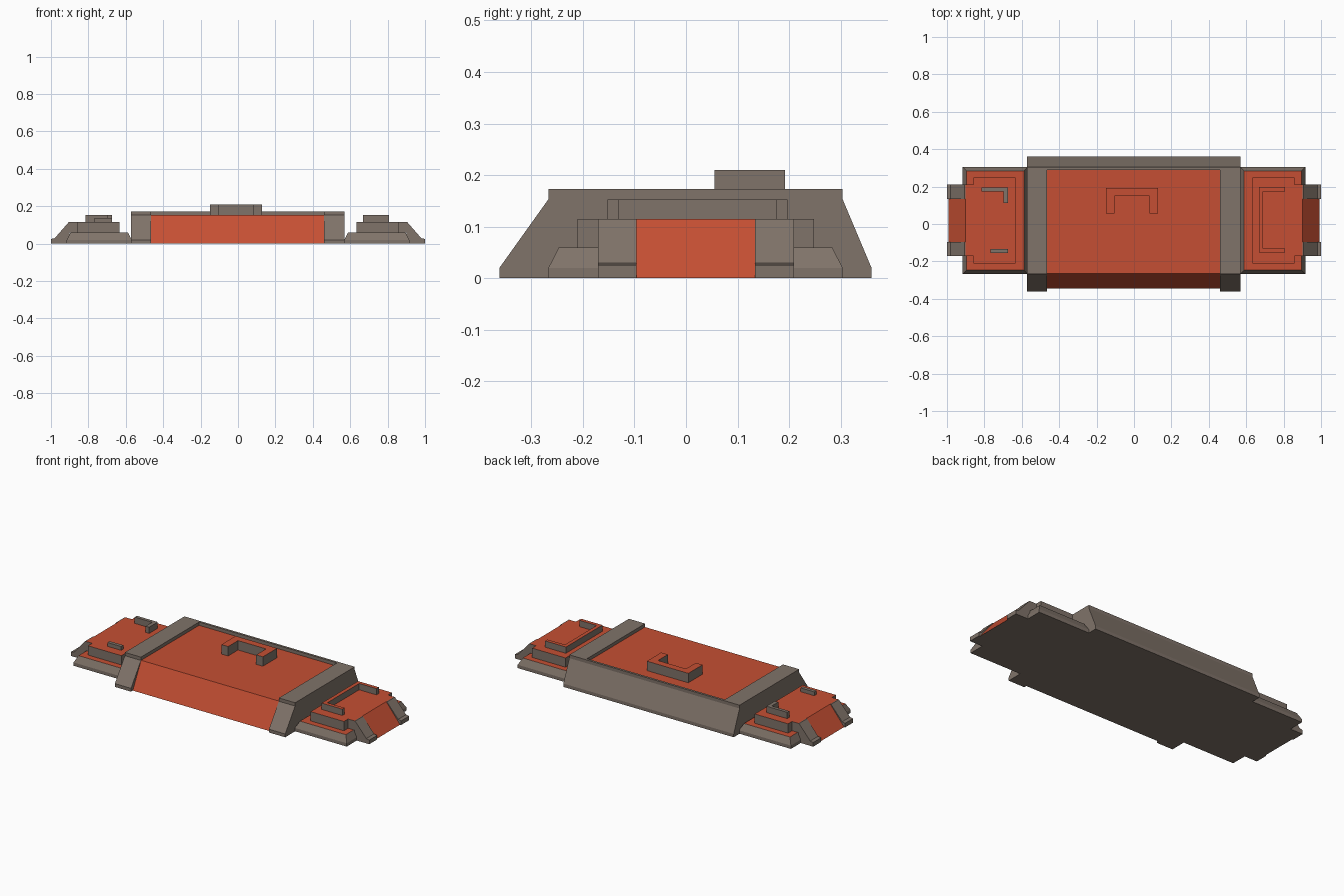
import bpy, bmesh
from mathutils import Vector

if "Cube" in bpy.data.objects:
    bpy.data.objects.remove(bpy.data.objects["Cube"])


def material(name, rgb):
    m = bpy.data.materials.new(name)
    m.diffuse_color = (*rgb, 1)
    m.use_nodes = True
    m.node_tree.nodes["Principled BSDF"].inputs["Base Color"].default_value = m.diffuse_color
    return m


GREY = material("stone grey", (0.215, 0.172, 0.142))
RED = material("brick red", (0.56, 0.078, 0.033))


def finish(name, bm, red_rule):
    bmesh.ops.recalc_face_normals(bm, faces=bm.faces)
    bm.normal_update()
    for f in bm.faces:
        f.material_index = 1 if red_rule and red_rule(f.normal) else 0
    mesh = bpy.data.meshes.new(name)
    bm.to_mesh(mesh)
    bm.free()
    mesh.materials.append(GREY)
    mesh.materials.append(RED)
    ob = bpy.data.objects.new(name, mesh)
    bpy.context.collection.objects.link(ob)
    return ob


def prism(name, outline, axis, a, b, red_rule=None):
    """Extrude a 2D outline along an axis from a to b."""
    place = {"x": lambda p, t: (t, p[0], p[1]),
             "y": lambda p, t: (p[0], t, p[1]),
             "z": lambda p, t: (p[0], p[1], t)}[axis]
    step = Vector(place((0, 0), b - a))
    bm = bmesh.new()
    face = bm.faces.new([bm.verts.new(place(p, a)) for p in outline])
    res = bmesh.ops.extrude_face_region(bm, geom=[face], use_keep_orig=True)
    new = [g for g in res["geom"] if isinstance(g, bmesh.types.BMVert)]
    bmesh.ops.translate(bm, verts=new, vec=step)
    return finish(name, bm, red_rule)


def rect(x0, x1, y0, y1):
    return [(x0, y0), (x1, y0), (x1, y1), (x0, y1)]


def top(n):
    return n.z > 0.95


# Central body: red top and sloped red front
prism("central_body", [(-0.345, 0), (-0.265, 0.153), (0.29, 0.153), (0.29, 0)],
      "x", -0.464, 0.461, lambda n: n.z > 0.95 or n.y < -0.5)

# Side rails and sloped rear wall
rail = [(-0.362, 0), (-0.362, 0.02), (-0.267, 0.153), (-0.267, 0.173),
        (0.304, 0.173), (0.304, 0.153), (0.36, 0.02), (0.36, 0)]
prism("left_rail", rail, "x", -0.572, -0.464)
prism("right_rail", rail, "x", 0.461, 0.57)
prism("rear_wall", [(0.29, 0), (0.29, 0.173)] + rail[4:], "x", -0.464, 0.461)

# Raised bracket on the central roof
prism("roof_bracket", [(-0.15, 0.055), (-0.105, 0.055), (-0.105, 0.15), (0.083, 0.15),
                       (0.083, 0.055), (0.128, 0.055), (0.128, 0.192), (-0.15, 0.192)],
      "z", 0.153, 0.21, top)


def wing(s, side):
    def mx(pts):
        return [(s * x, v) for x, v in pts]

    # Chamfered base slab
    bm = bmesh.new()
    rings = []
    for z, c in ((0, 0), (0.02, 0), (0.059, 0.02)):
        pts = mx(rect(0.568 + c, 0.916 - c, -0.267 + c, 0.304 - c))
        rings.append([bm.verts.new((x, y, z)) for x, y in pts])
    bm.faces.new(rings[0])
    bm.faces.new(rings[-1])
    for lo, hi in zip(rings, rings[1:]):
        for i in range(4):
            j = (i + 1) % 4
            bm.faces.new((lo[i], lo[j], hi[j], hi[i]))
    finish(side + "_base", bm, top)

    # Upper tier with a narrower tongue towards the end
    tier = [(0.634, -0.211), (0.858, -0.211), (0.858, -0.171), (0.9, -0.171),
            (0.9, 0.21), (0.858, 0.21), (0.858, 0.248), (0.634, 0.248)]
    prism(side + "_tier", mx(tier), "z", 0.059, 0.115, top)

    # Red end ramp between two grey cheeks
    prism(side + "_ramp", mx([(0.9, 0), (0.9, 0.115), (0.993, 0)]), "y",
          -0.096, 0.134, lambda n: abs(n.x) > 0.5 and n.z > 0.1)
    cheek = mx([(0.9, 0), (0.9, 0.115), (0.905, 0.115), (0.98, 0.029), (1, 0.025), (1, 0)])
    for part, a, b in (("front", -0.171, -0.096), ("rear", 0.134, 0.21)):
        prism(f"{side}_{part}_cheek", cheek, "y", a, b)


wing(1, "right")
wing(-1, "left")

# Bracket on the right wing
prism("right_bracket", [(0.667, -0.152), (0.806, -0.152), (0.806, -0.13), (0.69, -0.13),
                        (0.69, 0.175), (0.806, 0.175), (0.806, 0.197), (0.667, 0.197)],
      "z", 0.115, 0.153, top)

# Angled piece and short bar on the left wing
prism("left_angle", [(-0.815, 0.175), (-0.698, 0.175), (-0.698, 0.113), (-0.675, 0.113),
                     (-0.675, 0.195), (-0.815, 0.195)], "z", 0.115, 0.153)
prism("left_bar", rect(-0.767, -0.675, -0.155, -0.134), "z", 0.115, 0.138)
